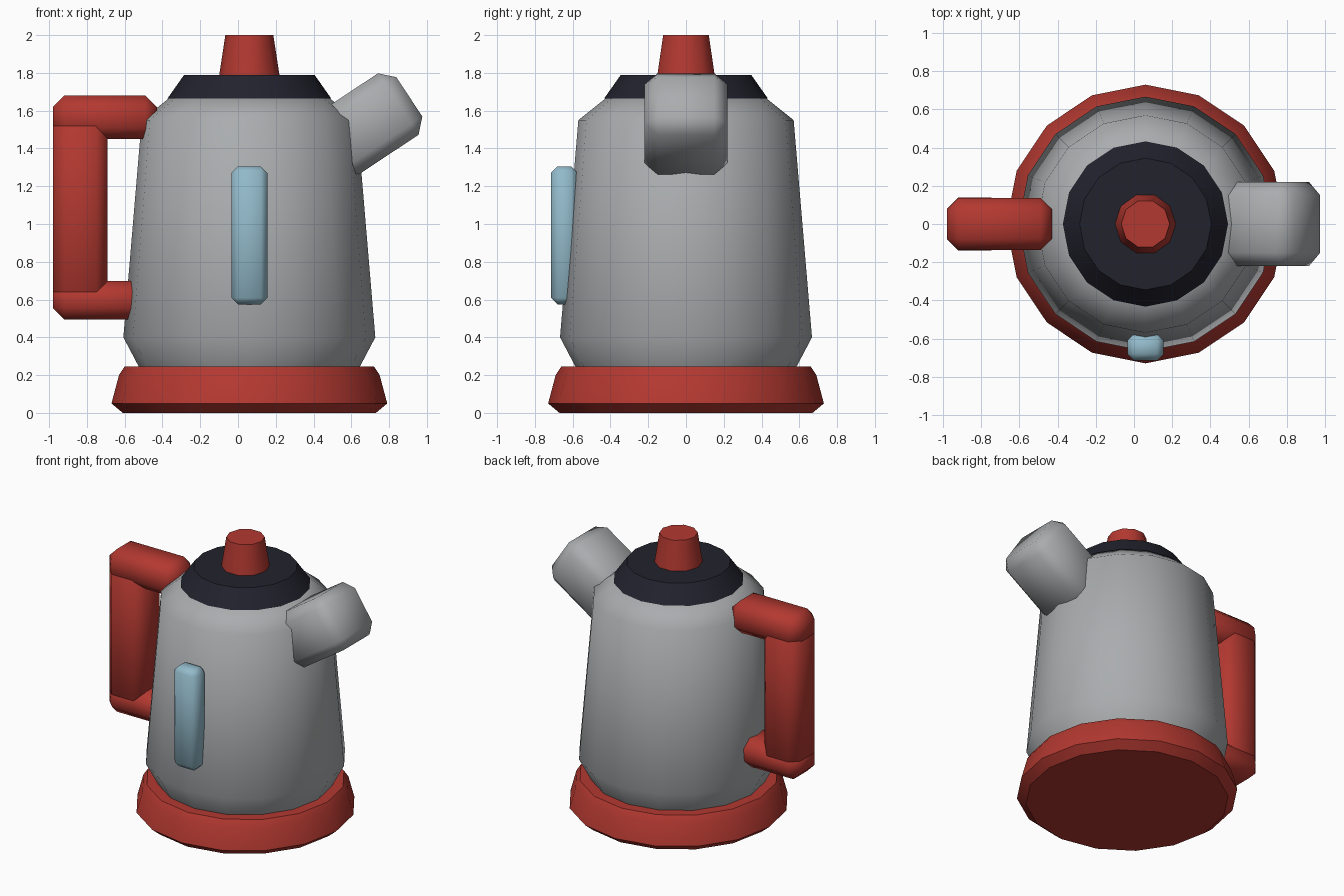
import bpy, bmesh, math
from mathutils import Matrix, Vector

cube = bpy.data.objects.get("Cube")
if cube:
    bpy.data.objects.remove(cube, do_unlink=True)

AXIS_X = 0.06


def material(name, rgb):
    m = bpy.data.materials.new(name)
    m.use_nodes = True
    m.diffuse_color = (*rgb, 1)
    m.node_tree.nodes["Principled BSDF"].inputs["Base Color"].default_value = (*rgb, 1)
    return m


red = material("red", (0.45, 0.04, 0.03))
grey = material("steel grey", (0.40, 0.415, 0.425))
dark = material("dark navy", (0.016, 0.016, 0.027))
blue = material("pale blue", (0.29, 0.49, 0.59))


def finish(name, bm, mat, angle):
    bmesh.ops.recalc_face_normals(bm, faces=bm.faces)
    mesh = bpy.data.meshes.new(name)
    bm.to_mesh(mesh)
    bm.free()
    mesh.materials.append(mat)
    obj = bpy.data.objects.new(name, mesh)
    bpy.context.collection.objects.link(obj)
    bpy.ops.object.select_all(action="DESELECT")
    obj.select_set(True)
    bpy.context.view_layer.objects.active = obj
    bpy.ops.object.shade_smooth_by_angle(angle=math.radians(angle))
    return obj


def turned(name, profile, sides, mat, angle):
    """Closed solid of revolution from (radius, height) points."""
    bm = bmesh.new()
    rings = []
    for r, z in profile:
        turns = [2 * math.pi * i / sides for i in range(sides)]
        rings.append([bm.verts.new((AXIS_X + r * math.cos(a), r * math.sin(a), z)) for a in turns])
    for low, high in zip(rings, rings[1:]):
        for i in range(sides):
            j = (i + 1) % sides
            bm.faces.new((low[i], low[j], high[j], high[i]))
    bm.faces.new(rings[0])
    bm.faces.new(rings[-1])
    return finish(name, bm, mat, angle)


def chamfered_box(name, centre, size, chamfer, mat, tilt=0):
    bm = bmesh.new()
    bmesh.ops.create_cube(bm, size=1)
    bmesh.ops.scale(bm, vec=size, verts=bm.verts)
    bmesh.ops.bevel(bm, geom=bm.edges[:], offset=chamfer, segments=1, affect="EDGES")
    bm.transform(Matrix.Translation(Vector(centre)) @ Matrix.Rotation(math.radians(tilt), 4, "Y"))
    return finish(name, bm, mat, 50)


# Turned parts around the kettle axis
turned("base", [(0.67, 0), (0.73, 0.05), (0.69, 0.2), (0.66, 0.245)], 16, red, 40)
turned("body", [(0.58, 0.235), (0.667, 0.4), (0.57, 1.55), (0.42, 1.67)], 16, grey, 50)
turned("lid", [(0.433, 1.665), (0.345, 1.79)], 16, dark, 40)
turned("lid_knob", [(0.16, 1.785), (0.127, 2.0)], 10, red, 40)

# Tilted spout
chamfered_box("spout", (0.69, 0, 1.53), (0.52, 0.44, 0.39), 0.07, grey, -33.5)

# Handle: two arms joined by an upright grip
chamfered_box("handle_top_arm", (-0.705, 0, 1.565), (0.55, 0.275, 0.23), 0.06, red)
chamfered_box("handle_grip", (-0.835, 0, 1.08), (0.29, 0.28, 0.99), 0.06, red)
chamfered_box("handle_lower_arm", (-0.705, 0, 0.597), (0.55, 0.275, 0.205), 0.06, red)

# Water level window
chamfered_box("water_gauge", (AXIS_X, -0.645, 0.94), (0.19, 0.14, 0.73), 0.034, blue)
